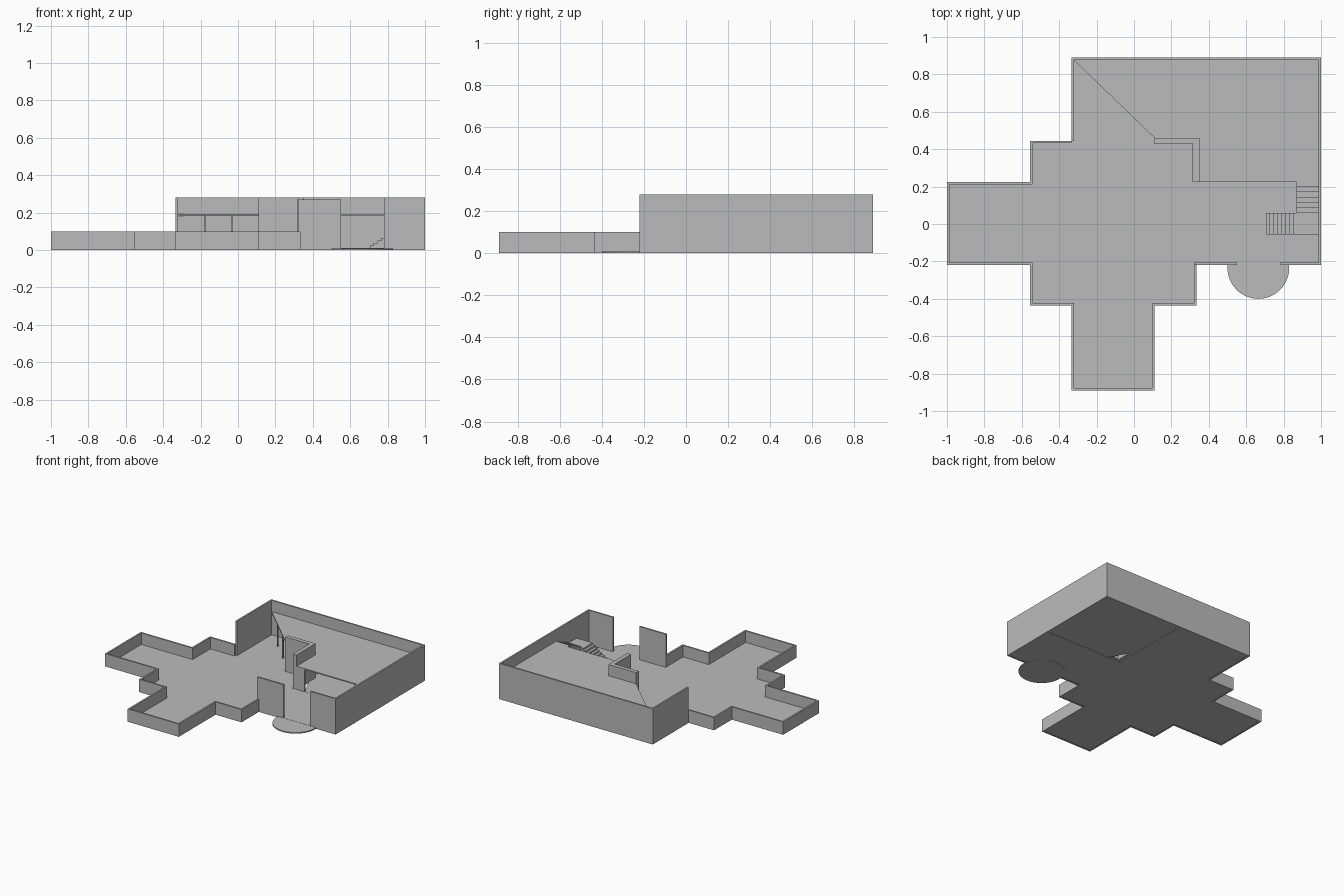
import bpy
import bmesh
from mathutils import Vector

if "Cube" in bpy.data.objects:
    bpy.data.objects.remove(bpy.data.objects["Cube"], do_unlink=True)

# One plain grey for the whole building
grey = bpy.data.materials.new("plain_grey")
grey.use_nodes = True
colour = (0.5, 0.5, 0.5, 1)
grey.diffuse_color = colour
grey.node_tree.nodes["Principled BSDF"].inputs["Base Color"].default_value = colour


def prism(name, outline, low, high):
    """Extrude a flat outline from low to high."""
    bm = bmesh.new()
    base = bm.faces.new([bm.verts.new((x, y, low)) for x, y in outline])
    grown = bmesh.ops.extrude_face_region(bm, geom=[base], use_keep_orig=True)
    top = [v for v in grown["geom"] if isinstance(v, bmesh.types.BMVert)]
    bmesh.ops.translate(bm, verts=top, vec=(0, 0, high - low))
    bmesh.ops.recalc_face_normals(bm, faces=bm.faces)
    mesh = bpy.data.meshes.new(name)
    bm.to_mesh(mesh)
    bm.free()
    mesh.materials.append(grey)
    obj = bpy.data.objects.new(name, mesh)
    bpy.context.collection.objects.link(obj)
    return obj


def box(name, x0, x1, y0, y1, low, high):
    return prism(name, [(x0, y0), (x1, y0), (x1, y1), (x0, y1)], low, high)


def wall(name, path, thick, low, high):
    """Mitred wall whose thickness lies to the left of a square-cornered path."""
    pts = [Vector(p) for p in path]
    sides = [Vector((a.y - b.y, b.x - a.x)).normalized() * thick
             for a, b in zip(pts, pts[1:])]
    inner = [pts[0] + sides[0]]
    inner += [p + a + b for p, a, b in zip(pts[1:], sides, sides[1:])]
    inner.append(pts[-1] + sides[-1])
    return prism(name, [tuple(p) for p in pts + inner[::-1]], low, high)


THIN = 0.013
FLOOR, DECK, TOP = 0.01, 0.192, 0.28
low_path = [(-0.335, 0.445), (-0.555, 0.445), (-0.555, 0.225), (-1, 0.225),
            (-1, -0.22), (-0.555, -0.22), (-0.555, -0.435), (-0.335, -0.435),
            (-0.335, -0.89), (0.11, -0.89), (0.11, -0.435), (0.335, -0.435),
            (0.335, -0.22)]

# Outer walls: low around the wings, tall around the main hall
wall("low_wall", low_path, THIN, 0, 0.1)
wall("tall_wall", [(0.78, -0.22), (1, -0.22), (1, 0.89), (-0.335, 0.89),
                   (-0.335, 0.445)], THIN, 0, TOP)
wall("entrance_side_wall", [(0.32, -0.22), (0.55, -0.22)], THIN, 0, 0.27)

# Ground floor in two slabs, with a small open corner below the inner wall
prism("main_floor", low_path + [(0.995, -0.22), (0.995, 0.225), (0.315, 0.225),
                                (0.315, 0.885), (-0.335, 0.885)], 0.002, FLOOR)
prism("back_floor", [(0.42, 0.226), (0.995, 0.226), (0.995, 0.885),
                     (0.318, 0.885), (0.318, 0.44)], 0.003, FLOOR)

# Upper floor, diagonal on the left and notched around the stairs
prism("upper_floor", [(-0.322, 0.877), (0.11, 0.46), (0.35, 0.46), (0.35, 0.225),
                      (0.87, 0.225), (0.987, 0.225), (0.987, 0.877)],
      DECK - 0.009, DECK)

# Inner walls and posts that carry the upper floor
wall("inner_corner_wall", [(0.35, 0.225), (0.35, 0.46), (0.11, 0.46)],
     0.032, 0.004, TOP)
wall("inner_door_wall", [(0.35, 0.225), (0.42, 0.225)], THIN, FLOOR, DECK - 0.009)
for i, (x, y) in enumerate([(-0.175, 0.74), (-0.03, 0.6)]):
    box(f"post_{i + 1}", x - 0.004, x + 0.004, y - 0.004, y + 0.004,
        FLOOR, DECK - 0.005)

# Staircase: lower flight, corner landing, upper flight
LANDING = 0.12
steps = 8
for i in range(steps):
    run = (0.87 - 0.705) / steps
    x = 0.705 + i * run
    z = FLOOR + (LANDING - FLOOR) * (i + 1) / steps
    box(f"lower_step_{i + 1}", x, x + run, -0.055, 0.06, FLOOR, z)
box("landing", 0.87, 0.987, -0.055, 0.06, FLOOR, LANDING)
steps = 6
for i in range(steps):
    run = (0.225 - 0.06) / steps
    y = 0.06 + i * run
    z = LANDING + (DECK - LANDING) * (i + 1) / steps
    box(f"upper_step_{i + 1}", 0.87, 0.987, y, y + run, FLOOR, z)

# Round doorstep
bpy.ops.mesh.primitive_cylinder_add(vertices=48, radius=0.165, depth=0.009,
                                    location=(0.665, -0.235, 0.0045))
doorstep = bpy.context.object
doorstep.name = "round_doorstep"
doorstep.data.materials.append(grey)
bpy.ops.object.shade_smooth_by_angle()
